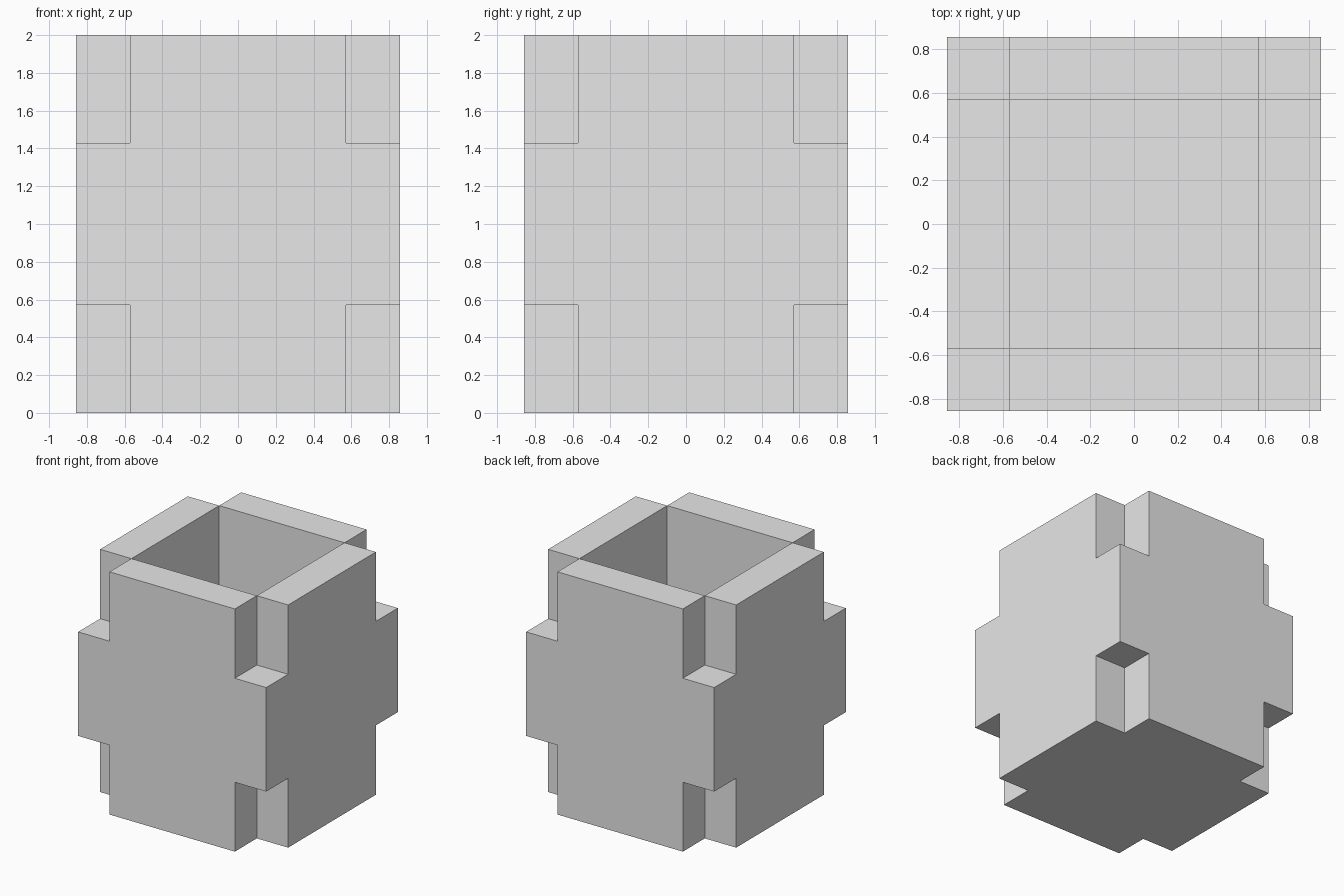
import bpy
import bmesh
from mathutils import Vector

cube = bpy.data.objects.get("Cube")
if cube:
    bpy.data.objects.remove(cube, do_unlink=True)

U = 2 / 7           # wall thickness; the box is 6 x 6 x 7 of these

grey = bpy.data.materials.new("light_grey")
grey.use_nodes = True
grey.diffuse_color = (0.8, 0.8, 0.8, 1)
grey.node_tree.nodes["Principled BSDF"].inputs["Base Color"].default_value = (0.8, 0.8, 0.8, 1)


def solid(i, j, k):
    """Whether the grid cell belongs to the box."""
    if not (0 <= i < 6 and 0 <= j < 6 and 0 <= k < 7):
        return False
    edge_x, edge_y = i in (0, 5), j in (0, 5)
    if edge_x and edge_y:            # corner posts only in the middle band
        return 2 <= k <= 4
    return edge_x or edge_y or k == 0    # walls and floor


# Outer skin of the notched box: one quad wherever solid meets empty
bm = bmesh.new()
for i in range(6):
    for j in range(6):
        for k in range(7):
            if not solid(i, j, k):
                continue
            centre = Vector((i - 2.5, j - 2.5, k + 0.5))
            for axis in range(3):
                for sign in (-1, 1):
                    n = Vector((0, 0, 0))
                    n[axis] = sign
                    if solid(i + int(n.x), j + int(n.y), k + int(n.z)):
                        continue
                    a = Vector((0, 0, 0))
                    a[(axis + 1) % 3] = 0.5
                    b = n.cross(a)
                    mid = centre + n / 2
                    bm.faces.new([bm.verts.new((mid + s * a + t * b) * U)
                                  for s, t in ((-1, -1), (1, -1), (1, 1), (-1, 1))])

# Weld the quads and merge flat areas into single faces
bmesh.ops.remove_doubles(bm, verts=bm.verts, dist=0.001)
bmesh.ops.dissolve_limit(bm, angle_limit=0.01, verts=bm.verts, edges=bm.edges)

mesh = bpy.data.meshes.new("notched_box")
bm.to_mesh(mesh)
bm.free()
mesh.materials.append(grey)
box = bpy.data.objects.new("notched_box", mesh)
bpy.context.collection.objects.link(box)
